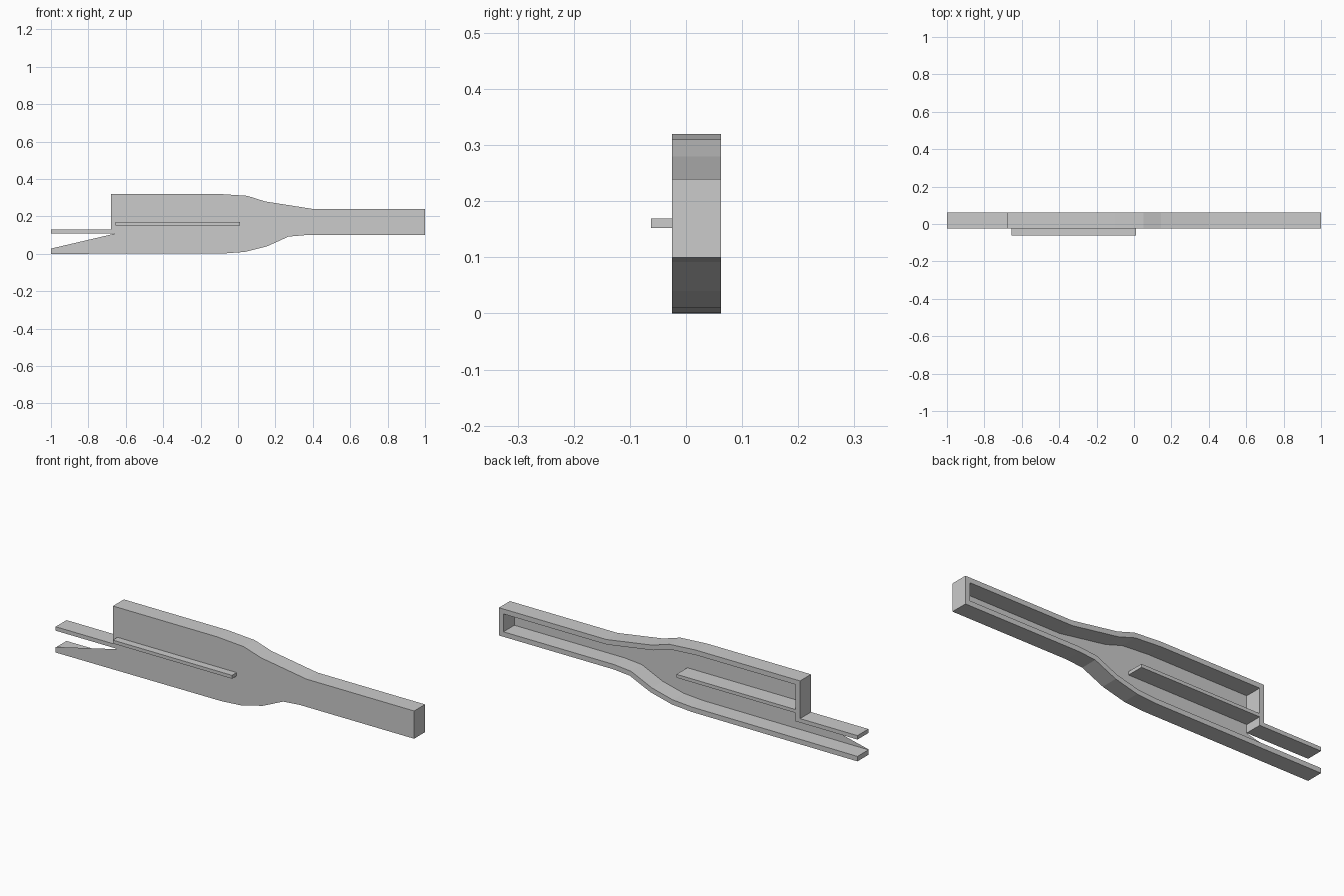
import bpy, bmesh
from mathutils import Vector

if "Cube" in bpy.data.objects:
    bpy.data.objects.remove(bpy.data.objects["Cube"])

FRONT, BACK, WALL = -0.025, 0.062, 0.025

# Outline of the shell, counter-clockwise from the lower muzzle tip
outline = [Vector(p) for p in [
    (-1, 0), (-0.075, 0.002), (0.035, 0.01), (0.155, 0.04), (0.27, 0.092),
    (0.36, 0.10), (1, 0.10), (1, 0.24), (0.40, 0.24), (0.145, 0.28),
    (0.05, 0.31), (-0.10, 0.32), (-0.68, 0.32), (-0.68, 0.11)]]
slope = [Vector((-0.65, 0.11)), Vector((-1, 0.028))]


def inset(pts, d):
    """Offset an open path to its left with mitred corners."""
    dirs = [(b - a).normalized() for a, b in zip(pts, pts[1:])]
    out = []
    for i, p in enumerate(pts):
        a, b = dirs[max(i - 1, 0)], dirs[min(i, len(dirs) - 1)]
        na, nb = Vector((-a.y, a.x)), Vector((-b.y, b.x))
        out.append(p + (na + nb) * d / (1 + na.dot(nb)))
    return out


def finish(name, bm):
    mesh = bpy.data.meshes.new(name)
    bm.to_mesh(mesh)
    bm.free()
    bpy.context.collection.objects.link(bpy.data.objects.new(name, mesh))


def box(name, x, y, z):
    bm = bmesh.new()
    bmesh.ops.create_cube(bm, size=1)
    for v in bm.verts:
        v.co = [r[0] if c < 0 else r[1] for c, r in zip(v.co, (x, y, z))]
    finish(name, bm)


# Open-backed shell: thin front plate with a deep rim around it
bm = bmesh.new()


def ring(pts, y):
    return [bm.verts.new((p.x, y, p.y)) for p in pts]


inner = inset(outline, WALL)
o0, o1 = ring(outline, FRONT), ring(outline, BACK)
i0, i1 = ring(inner, FRONT), ring(inner, BACK)
bm.faces.new(o0 + ring(slope, FRONT))
for k in range(len(outline) - 1):
    n = k + 1
    bm.faces.new((o0[k], o1[k], o1[n], o0[n]))
    bm.faces.new((i0[k], i0[n], i1[n], i1[k]))
    bm.faces.new((o1[k], i1[k], i1[n], o1[n]))
bm.faces.new((o0[0], i0[0], i1[0], o1[0]))
bm.faces.new((o0[-1], o1[-1], i1[-1], i0[-1]))
finish("shell", bm)

# Bar projecting from the nose wall
box("upper_bar", (-1, -0.68), (FRONT, BACK), (0.11, 0.13))
# Shelf running through the plate, seen as a rail on the front
box("side_rail", (-0.655, 0.01), (-0.062, BACK), (0.152, 0.169))
